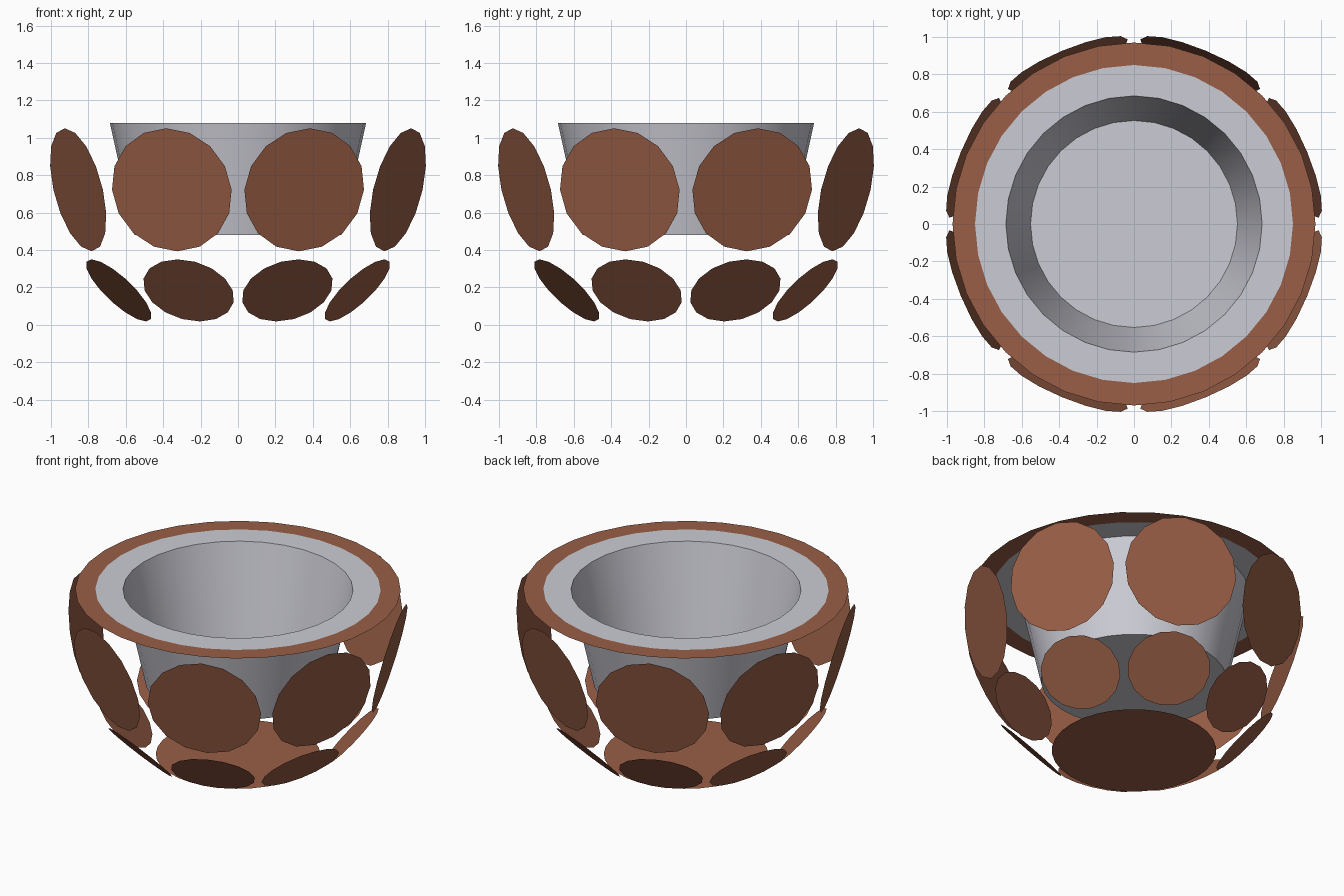
import bpy
from math import sin, cos, pi, radians
from mathutils import Vector

if "Cube" in bpy.data.objects:
    bpy.data.objects.remove(bpy.data.objects["Cube"])


def material(name, rgb):
    m = bpy.data.materials.new(name)
    m.diffuse_color = (*rgb, 1)
    m.use_nodes = True
    m.node_tree.nodes["Principled BSDF"].inputs["Base Color"].default_value = m.diffuse_color
    return m


BROWN = material("terracotta_brown", (0.32, 0.113, 0.061))
GREY = material("light_grey", (0.60, 0.60, 0.66))


def make(name, verts, faces, mat, smooth=False):
    mesh = bpy.data.meshes.new(name)
    mesh.from_pydata(verts, [], faces)
    mesh.materials.append(mat)
    mesh.update()
    ob = bpy.data.objects.new(name, mesh)
    bpy.context.collection.objects.link(ob)
    if smooth:
        bpy.context.view_layer.objects.active = ob
        ob.select_set(True)
        bpy.ops.object.shade_smooth_by_angle(angle=radians(30))
        ob.select_set(False)
    return ob


def revolve(name, profile, mat, n=32, cap=False, smooth=False):
    """Spin (radius, z) points about z; optionally close the last ring."""
    verts = [(r * cos(2 * pi * i / n), r * sin(2 * pi * i / n), z)
             for r, z in profile for i in range(n)]
    faces = [(k * n + i, k * n + (i + 1) % n, (k + 1) * n + (i + 1) % n, (k + 1) * n + i)
             for k in range(len(profile) - 1) for i in range(n)]
    if cap:
        faces.append([(len(profile) - 1) * n + i for i in range(n)])
    return make(name, verts, faces, mat, smooth)


def plate_ring(name, radius, z, tilt, half_w, half_h, count=8, sides=16):
    """Flat oval plates leaning outward around the bowl."""
    for k in range(count):
        a = 2 * pi * (k + 0.5) / count
        out = Vector((cos(a), sin(a), 0))
        across = Vector((-sin(a), cos(a), 0))
        up = out * sin(tilt) + Vector((0, 0, cos(tilt)))
        centre = out * radius + Vector((0, 0, z))
        verts = [centre + across * half_w * cos(2 * pi * i / sides)
                 + up * half_h * sin(2 * pi * i / sides) for i in range(sides)]
        make(f"{name}_{k + 1}", verts, [range(sides)], BROWN)


# Brown rim and grey flange, both flat rings at the top
revolve("rim", [(0.85, 1.08), (0.97, 1.08)][::-1], BROWN)
revolve("flange", [(0.85, 1.08), (0.685, 1.08)], GREY)

# Tapered inner pot with a flat floor
revolve("inner_pot", [(0.685, 1.08), (0.553, 0.48)], GREY, cap=True, smooth=True)

# Round base plate, facing down
n = 32
make("base_plate", [(0.49 * cos(2 * pi * i / n), -0.49 * sin(2 * pi * i / n), 0)
                    for i in range(n)], [range(n)], BROWN)

# Two rows of oval plates forming the outer bowl
plate_ring("upper_plate", 0.925, 0.722, radians(13.3), 0.346, 0.338)
plate_ring("lower_plate", 0.69, 0.184, radians(43.6), 0.255, 0.229)
